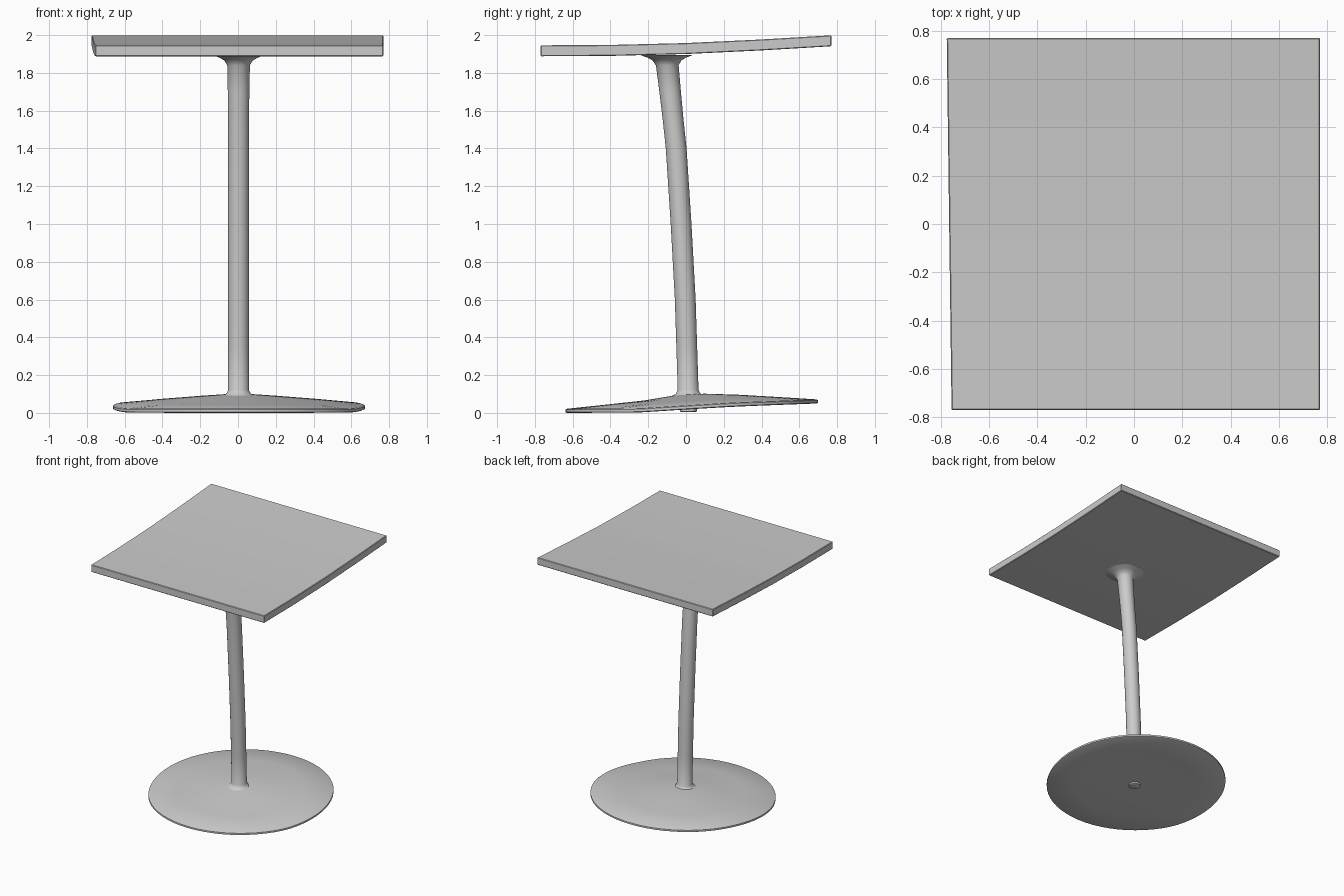
import bpy
import bmesh
from math import cos, sin, pi, radians

cube = bpy.data.objects.get("Cube")
if cube:
    bpy.data.objects.remove(cube, do_unlink=True)

grey = bpy.data.materials.new("plain grey")
grey.use_nodes = True
grey.diffuse_color = (0.6, 0.6, 0.6, 1)
grey.node_tree.nodes["Principled BSDF"].inputs["Base Color"].default_value = (0.6, 0.6, 0.6, 1)


def interp(points, t):
    """Piecewise linear lookup in a short list of (position, value)."""
    for (a, va), (b, vb) in zip(points, points[1:]):
        if t <= b:
            return va + (vb - va) * max(0, t - a) / (b - a)
    return points[-1][1]


def finish(name, bm, angle):
    bmesh.ops.recalc_face_normals(bm, faces=bm.faces)
    mesh = bpy.data.meshes.new(name)
    bm.to_mesh(mesh)
    bm.free()
    obj = bpy.data.objects.new(name, mesh)
    bpy.context.collection.objects.link(obj)
    mesh.materials.append(grey)
    bpy.ops.object.select_all(action="DESELECT")
    obj.select_set(True)
    bpy.context.view_layer.objects.active = obj
    bpy.ops.object.shade_smooth_by_angle(angle=radians(angle))
    return obj


def tube(name, rings, sides, angle, lift=None):
    """Skin circular rings given as (x, y, z, radius), closed at both ends."""
    bm = bmesh.new()
    loops = []
    for x, y, z, r in rings:
        loop = []
        for i in range(sides):
            a = 2 * pi * i / sides
            py = y + r * sin(a)
            loop.append(bm.verts.new((x + r * cos(a), py, z + (lift(py) if lift else 0))))
        loops.append(loop)
    for lo, hi in zip(loops, loops[1:]):
        for i in range(sides):
            j = (i + 1) % sides
            bm.faces.new((lo[i], lo[j], hi[j], hi[i]))
    bm.faces.new(loops[0])
    bm.faces.new(loops[-1])
    return finish(name, bm, angle)


# Square top, level at the front and rising gently to the back
top_lift = [(-0.77, 0), (-0.4, 0.002), (0, 0.012), (0.4, 0.031), (0.77, 0.053)]
bm = bmesh.new()
bmesh.ops.create_cube(bm, size=1)
lengthwise = [e for e in bm.edges if abs(e.verts[0].co.y - e.verts[1].co.y) > 0.5]
bmesh.ops.subdivide_edges(bm, edges=lengthwise, cuts=15, use_grid_fill=True)
for v in bm.verts:
    y = v.co.y * 1.54
    left_edge = 0.765 + 0.01 * y / 0.77
    v.co = (0.77 if v.co.x > 0 else -left_edge, y,
            1.917 + v.co.z * 0.058 + interp(top_lift, y))
bevel_edges = [e for e in bm.edges if e.is_manifold and e.calc_face_angle() > 1]
bmesh.ops.bevel(bm, geom=bevel_edges, offset=0.004, segments=1, affect="EDGES")
finish("table_top", bm, 30)

# Leaning post, flared where it meets the top and the base
axis = [(0, 0.015), (0.1, 0.012), (0.6, -0.004), (1.0, -0.026),
        (1.4, -0.052), (1.7, -0.084), (1.85, -0.1), (1.9, -0.103)]
radius = [(0, 0.045), (0.06, 0.1), (0.09, 0.088), (0.1, 0.066), (0.12, 0.055),
          (1.6, 0.055), (1.84, 0.06), (1.865, 0.075), (1.88, 0.1), (1.895, 0.14)]
heights = [0.06, 0.09, 0.1, 0.12, 0.35, 0.6, 0.8, 1.0, 1.2, 1.4, 1.55, 1.7,
           1.84, 1.865, 1.88, 1.895]
tube("post", [(0.003, interp(axis, z), z, interp(radius, z)) for z in heights], 32, 40)

# Round base, a shallow cone on a thin disc that lifts towards the back
base_lift = [(-0.64, 0), (-0.25, 0.002), (0, 0.018), (0.25, 0.033), (0.7, 0.05)]
base_profile = [(0.0, 0.08), (0.0, 0.25), (0.0, 0.45), (0.0, 0.66), (0.004, 0.668),
                (0.017, 0.668), (0.022, 0.66), (0.043, 0.45), (0.062, 0.25), (0.078, 0.08)]
tube("base", [(0.005, 0.03 - 0.015 * (r < 0.1), z, r) for z, r in base_profile], 64, 40,
     lambda y: interp(base_lift, y))

# Small end of the post below the base
tube("post_foot", [(0.003, 0.012, z, r) for z, r in ((0.004, 0.035), (0.008, 0.045), (0.05, 0.045))], 24, 40)
